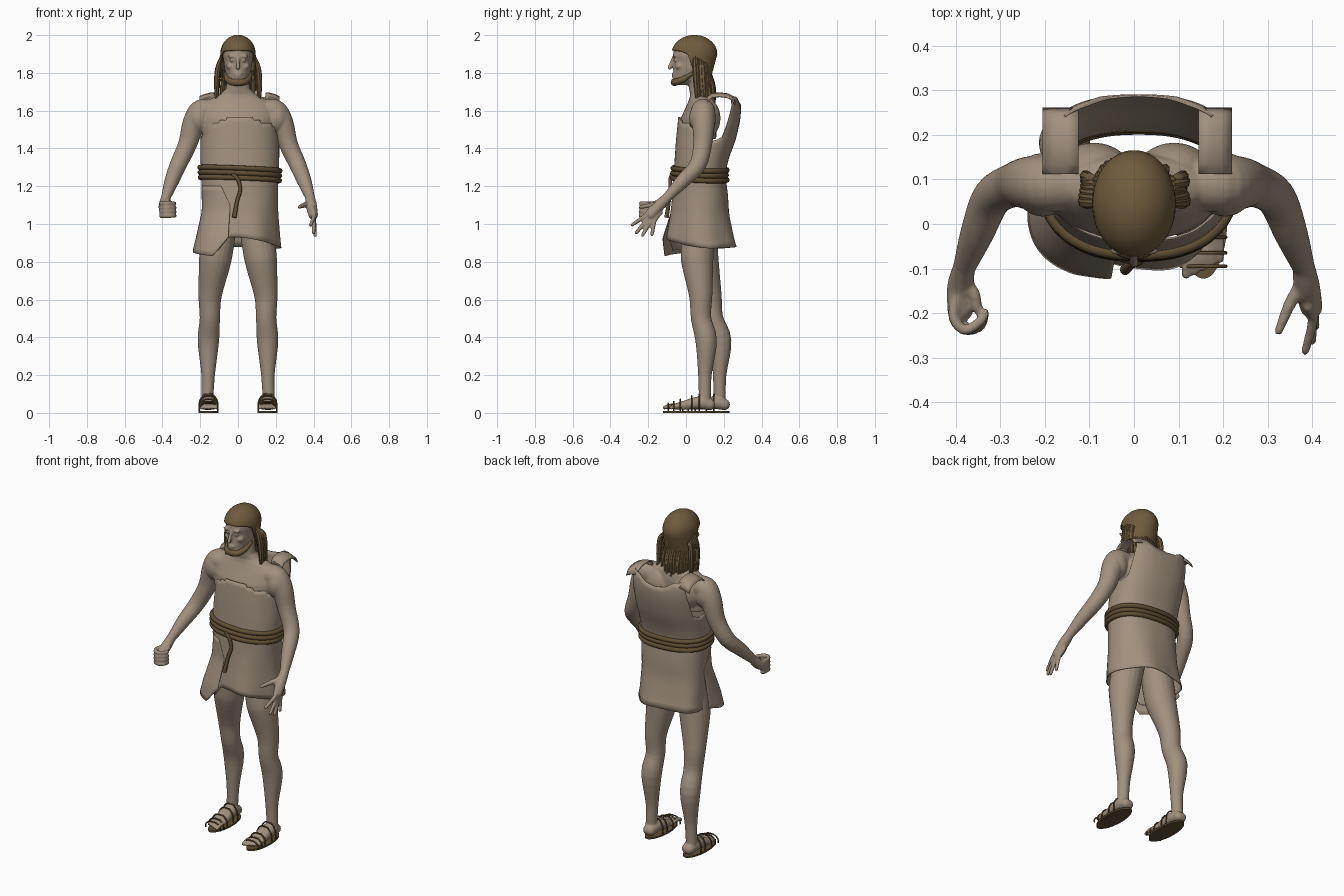
import bpy, bmesh, random
from math import sin, cos, pi, radians, copysign
from mathutils import Vector, Matrix

random.seed(4)
if "Cube" in bpy.data.objects:
    bpy.data.objects.remove(bpy.data.objects["Cube"])


def material(name, rgb):
    m = bpy.data.materials.new(name)
    m.use_nodes = True
    m.diffuse_color = (*rgb, 1)
    bsdf = m.node_tree.nodes["Principled BSDF"]
    bsdf.inputs["Base Color"].default_value = (*rgb, 1)
    bsdf.inputs["Roughness"].default_value = 0.8
    return m


TAUPE = material("skin_and_linen", (0.36, 0.28, 0.21))
HAIR = material("hair_brown", (0.16, 0.105, 0.047))
ROPE = material("rope_brown", (0.12, 0.077, 0.034))


def finish(name, bm, mat, angle=50):
    bmesh.ops.recalc_face_normals(bm, faces=bm.faces)
    me = bpy.data.meshes.new(name)
    bm.to_mesh(me)
    bm.free()
    me.materials.append(mat)
    ob = bpy.data.objects.new(name, me)
    bpy.context.collection.objects.link(ob)
    bpy.ops.object.select_all(action='DESELECT')
    bpy.context.view_layer.objects.active = ob
    ob.select_set(True)
    bpy.ops.object.shade_smooth_by_angle(angle=radians(angle))
    return ob


def table(rows, x):
    """Piecewise linear lookup: rows of (key, value, ...)."""
    if x <= rows[0][0]:
        return rows[0][1:]
    for a, b in zip(rows, rows[1:]):
        if x <= b[0]:
            t = (x - a[0]) / (b[0] - a[0])
            return [p + (q - p) * t for p, q in zip(a[1:], b[1:])]
    return rows[-1][1:]


def bridge(bm, rings, closed=False):
    n = len(rings[0])
    for r, s in zip(rings, rings[1:] + (rings[:1] if closed else [])):
        for i in range(n):
            bm.faces.new((r[i], r[(i + 1) % n], s[(i + 1) % n], s[i]))
    if not closed:
        bm.faces.new(rings[0][::-1])
        bm.faces.new(rings[-1])


def tube(bm, pts, sides=12, steps=4, balls=False, closed=False):
    """Round tube through (x, y, z, radius) points on a smooth path."""
    p = [Vector(q) for q in pts]
    path = p
    if not closed:
        ext = [p[0] * 2 - p[1]] + p + [p[-1] * 2 - p[-2]]
        path = []
        for a, b, c, d in zip(ext, ext[1:], ext[2:], ext[3:]):
            for k in range(steps):
                t = k / steps
                path.append(0.5 * (2 * b + (c - a) * t + (2 * a - 5 * b + 4 * c - d) * t * t
                                   + (3 * b - a - 3 * c + d) * t ** 3))
        path.append(p[-1])
    n, rings, side, old = len(path), [], None, None
    for i, q in enumerate(path):
        nxt = path[(i + 1) % n] if closed else path[min(i + 1, n - 1)]
        prv = path[i - 1] if closed else path[max(i - 1, 0)]
        d = (nxt - prv).to_3d().normalized()
        side = d.orthogonal().normalized() if old is None else old.rotation_difference(d) @ side
        old, up = d, d.cross(side)
        rings.append([bm.verts.new(q.to_3d() + (side * cos(2 * pi * j / sides)
                      + up * sin(2 * pi * j / sides)) * q.w) for j in range(sides)])
    bridge(bm, rings, closed)
    if balls:
        for q in (p[0], p[-1]):
            ball(bm, q.to_3d(), (q.w,) * 3)


def ball(bm, at, size):
    bmesh.ops.create_icosphere(bm, subdivisions=3, radius=1,
                               matrix=Matrix.Translation(at) @ Matrix.Diagonal((*size, 1)))


def stack(bm, rows, n=32):
    """Elliptic loft from (z, centre y, half x, half y) rows."""
    bridge(bm, [[bm.verts.new((rx * sin(2 * pi * i / n), cy - ry * cos(2 * pi * i / n), z))
                 for i in range(n)] for z, cy, rx, ry in rows])


def sheet(name, mat, surf, lo, hi, a0=-180, a1=180, na=120, nr=24, thick=0.005):
    """Cloth-like surface between two borders that depend on the angle."""
    bm = bmesh.new()
    grid = []
    for i in range(na + 1):
        a = a0 + (a1 - a0) * i / na
        grid.append([bm.verts.new(surf(a, lo(a) + (hi(a) - lo(a)) * j / nr)) for j in range(nr + 1)])
    for g, h in zip(grid, grid[1:]):
        for j in range(nr):
            bm.faces.new((g[j], h[j], h[j + 1], g[j + 1]))
    bmesh.ops.remove_doubles(bm, verts=bm.verts, dist=0.0002)
    mod = finish(name, bm, mat).modifiers.new("thickness", 'SOLIDIFY')
    mod.thickness, mod.offset = thick, 0


# Body: bust, head, limbs, hands and feet fused into one skin
bm = bmesh.new()
stack(bm, [(1.45, .062, .185, .098), (1.5, .062, .19, .1), (1.56, .066, .194, .094),
           (1.62, .08, .19, .08), (1.66, .085, .15, .068), (1.685, .08, .095, .058),
           (1.715, .066, .064, .05), (1.8, .06, .058, .05)])
stack(bm, [(1.735, -.025, .03, .042), (1.765, .01, .054, .08), (1.82, .038, .071, .105),
           (1.86, .043, .076, .106), (1.89, .043, .08, .112), (1.94, .045, .078, .108),
           (1.98, .045, .05, .07)])
tube(bm, [(0, -.064, 1.885, .009), (0, -.08, 1.845, .01), (0, -.086, 1.828, .012)], balls=True)
ball(bm, (0, -.066, 1.793), (.024, .011, .006))
ball(bm, (0, -.064, 1.78), (.02, .011, .006))
for s in (-1, 1):
    ball(bm, (s * .032, -.06, 1.888), (.024, .011, .008))
    ball(bm, (s * .031, -.055, 1.865), (.014, .012, .008))
    ball(bm, (s * .04, -.035, 1.835), (.022, .022, .018))
    ball(bm, (s * .205, .088, 1.56), (.066, .072, .085))
    ball(bm, (s * .09, .115, 1.56), (.085, .068, .1))
    tube(bm, [(s * .16, .09, 1.6, .062), (s * .2, .09, 1.592, .064), (s * .235, .092, 1.53, .06),
              (s * .268, .088, 1.42, .05), (s * .318, .06, 1.31, .045), (s * .352, -.02, 1.225, .038),
              (s * .382, -.1, 1.14, .025)], sides=20, balls=True)
    # Legs: the left one stands a little forward
    back = 1 if s < 0 else 0
    leg = [(.09, .075, 1.02, .09), (.115, .06, .85, .088), (.125, .062, .78, .083), (.148, .078, .62, .062),
           (.149, .08, .5, .054), (.157, .107, .38, .057), (.158, .1, .2, .036), (.163, .1, .07, .032)]
    tube(bm, [(s * x, y + back * min(.078, .115 * (1.05 - z)), z, r) for x, y, z, r in leg],
         sides=20, balls=True)
    fy = .1 + back * .078
    for dx in (-.018, .018):
        tube(bm, [(s * .158 + dx * .4, fy + .025, .044, .03), (s * .158 + dx * .6, fy - .03, .054, .034),
                  (s * .156 + dx, fy - .1, .042, .026), (s * .156 + dx * 1.3, fy - .15, .034, .018)], balls=True)
    for i in range(5):
        x = s * (.117 + .019 * i)
        tip = fy - .214 + .009 * i
        tube(bm, [(x, fy - .13, .036, .011), (x, tip + .03, .038, .011), (x, tip, .028, .0105)], balls=True)

# Open left hand
tube(bm, [(.382, -.1, 1.14, .026), (.388, -.14, 1.1, .03), (.398, -.185, 1.05, .026)], balls=True)
for dy, z0, tip in ((-.215, 1.065, (.385, -.285, .995)), (-.2, 1.05, (.4, -.262, .955)),
                    (-.185, 1.04, (.408, -.23, .94)), (-.165, 1.04, (.408, -.18, .945))):
    tube(bm, [(.392, dy + .03, z0 + .02, .013), (.402, dy, z0 - .02, .012), (*tip, .01)], balls=True)
tube(bm, [(.38, -.13, 1.11, .016), (.35, -.18, 1.1, .014), (.325, -.24, 1.09, .01)], balls=True)
# Right fist, fingers curled inward
tube(bm, [(-.382, -.1, 1.14, .026), (-.39, -.14, 1.1, .03), (-.39, -.19, 1.08, .03)], balls=True)
for i in range(4):
    z = 1.043 + i * .022
    tube(bm, [(-.4, -.165, z, .013), (-.405, -.21, z, .012), (-.38, -.238, z, .012),
              (-.345, -.23 + .004 * i, z, .011), (-.334, -.2, z, .01)], balls=True)
tube(bm, [(-.385, -.13, 1.11, .016), (-.36, -.155, 1.112, .014), (-.352, -.19, 1.105, .012)], balls=True)
body = finish("body", bm, TAUPE)
mod = body.modifiers.new("fuse", 'REMESH')
mod.mode, mod.voxel_size, mod.use_smooth_shade = 'VOXEL', 0.006, True
mod = body.modifiers.new("soften", 'SMOOTH')
mod.factor, mod.iterations = 0.5, 3
for m in ("fuse", "soften"):
    bpy.ops.object.modifier_apply(modifier=m)

# Tunic: rows of z, front y, back y, half width, squareness of the back
SHAPE = [(.83, -.095, .275, .212, .8), (.92, -.1, .25, .205, .8), (1.05, -.08, .225, .198, .8),
         (1.15, -.07, .22, .198, .8), (1.27, -.062, .205, .203, .8), (1.35, -.057, .225, .206, .8),
         (1.45, -.05, .262, .206, .72), (1.55, -.04, .285, .204, .62), (1.62, -.032, .29, .205, .58),
         (1.7, -.03, .272, .205, .55)]


def tunic(a, z, grow=0.0):
    front, back, hx, square = table(SHAPE, z)
    s, c = sin(radians(a)), cos(radians(a))
    fold = max(0, 1.15 - z) * .03 * sin(radians(a * 5))
    hy = (back - front) / 2 + grow + fold
    return Vector((.01 + (hx + grow + fold) * copysign(abs(s) ** .85, s),
                   (front + back) / 2 - hy * copysign(abs(c) ** (1 if c > 0 else square), c), z))


HEM = [(-180, .88), (-110, .87), (-75, .87), (-30, .86), (-14, .93), (0, .93), (60, .89), (100, .87), (180, .88)]
TOP = [(0, 1.575), (12, 1.57), (22, 1.545), (40, 1.535), (58, 1.52), (75, 1.47), (100, 1.44), (114, 1.46),
       (121, 1.6), (128, 1.68), (150, 1.67), (165, 1.64), (180, 1.63)]


def tunic_top(a):
    z = table(TOP, abs(a))[0]
    return round(z * 60) / 60 if abs(a) < 60 else z


sheet("tunic", TAUPE, tunic, lambda a: table(HEM, a)[0], tunic_top)
sheet("skirt_flap", TAUPE, lambda a, z: tunic(a, z, .003 + max(0, 1.08 - z) * .2),
      lambda a: table([(-95, .88), (-70, .85), (-30, .83), (-12, .93)], a)[0],
      lambda a: table([(-95, 1.1), (-80, 1.2), (-25, 1.2), (-12, 1.1)], a)[0], -95, -12, 36, 14, .003)

# Shoulder straps, draped behind the shoulders and sloping outward
for name, inner, outer in (("right_strap", -.125, -.205), ("left_strap", .145, .22)):
    bm = bmesh.new()
    rows = [[bm.verts.new((inner + (outer - inner) * t, y, z - .02 * t * t)) for t in (0, .33, .67, 1)]
            for y, z in ((.112, 1.65), (.112, 1.675), (.135, 1.693), (.18, 1.697),
                         (.22, 1.692), (.248, 1.678), (.262, 1.65))]
    for r, q in zip(rows, rows[1:]):
        for i in range(3):
            bm.faces.new((r[i], r[i + 1], q[i + 1], q[i]))
    mod = finish(name, bm, TAUPE).modifiers.new("thickness", 'SOLIDIFY')
    mod.thickness = .006

# Rope belt: three turns and a hanging end
for i, z in enumerate((1.238, 1.264, 1.29)):
    bm = bmesh.new()
    loop = [tunic(a, z, .008) for a in range(0, 360, 5)]
    tube(bm, [(p.x, p.y, p.z - .04 * (p.x + p.y) + .004, .0135) for p in loop], sides=10, closed=True)
    finish(f"belt_turn_{i + 1}", bm, ROPE)
bm = bmesh.new()
tube(bm, [(-.03, -.074, 1.265, .01), (.0, -.083, 1.235, .01), (.012, -.083, 1.18, .01),
          (-.005, -.09, 1.12, .01), (-.02, -.103, 1.035, .012)], sides=10)
finish("belt_end", bm, ROPE)


# Hair: bowl cap, hanging locks, beard
def scalp(a, v):
    k = cos(v) if v > 0 else 1
    taper = 1 + .23 * min(v, 0)
    return Vector((.09 * k * sin(radians(a)), .045 - .117 * k * taper * cos(radians(a)),
                   1.9 + (.097 * sin(v) if v > 0 else .1 * v)))


BROW = [(0, .2), (50, .15), (72, 0), (86, -.9), (110, -1.4), (180, -1.6)]
sheet("hair_cap", HAIR, scalp, lambda a: table(BROW, abs(a))[0], lambda a: pi / 2, na=64, nr=14, thick=.008)
bm = bmesh.new()
for a in range(112, 249, 9):
    p = scalp(a, -1.2)
    y = .065 + (p.y - .045) * .85 + random.uniform(-.008, .008)
    out = random.uniform(.95, 1.08)
    tube(bm, [(p.x * .93, p.y - .006, p.z + .03, .009), (p.x, y + .004, 1.72, .012),
              (p.x * out, y + .008, random.uniform(1.57, 1.64), .004)], sides=7)
for s in (-1, 1):
    for i in range(6):
        y, z = .045 + .011 * i, random.uniform(1.61, 1.67)
        w = random.uniform(.1, .112)
        tube(bm, [(s * .086, y, 1.89 - .008 * i, .008), (s * w, y + .003, 1.82, .014),
                  (s * (w + .006), y + .008, 1.73, .013), (s * w * 1.05, y + .015, z, .005)], sides=7)
finish("hair_locks", bm, HAIR)
bm = bmesh.new()
tube(bm, [(-.066, .03, 1.795, .01), (-.056, -.012, 1.768, .016), (-.034, -.05, 1.752, .018),
          (0, -.06, 1.751, .021), (.034, -.05, 1.752, .018), (.056, -.012, 1.768, .016),
          (.066, .03, 1.795, .01)], balls=True)
finish("beard", bm, HAIR)

# Sandals: thin sole and arched straps
for side, s, fy in (("left", 1, .1), ("right", -1, .178)):
    bm = bmesh.new()
    bmesh.ops.create_cone(bm, cap_ends=True, segments=40, radius1=1, radius2=1, depth=1,
                          matrix=Matrix.Translation((s * .156, fy - .085, .005))
                          @ Matrix.Diagonal((.054, .138, .01, 1)))
    finish(side + "_sole", bm, ROPE, 30)
    bm = bmesh.new()
    for dy, h in ((-.195, .052), (-.165, .06), (-.13, .072), (-.07, .09), (-.03, .1)):
        tube(bm, [(s * .156 + dx, fy + dy, z, .004) for dx, z in
                  ((-.05, .01), (-.047, h * .6), (-.025, h * .95), (0, h), (.025, h * .95),
                   (.047, h * .6), (.05, .01))], sides=8)
    finish(side + "_sandal_straps", bm, ROPE)
